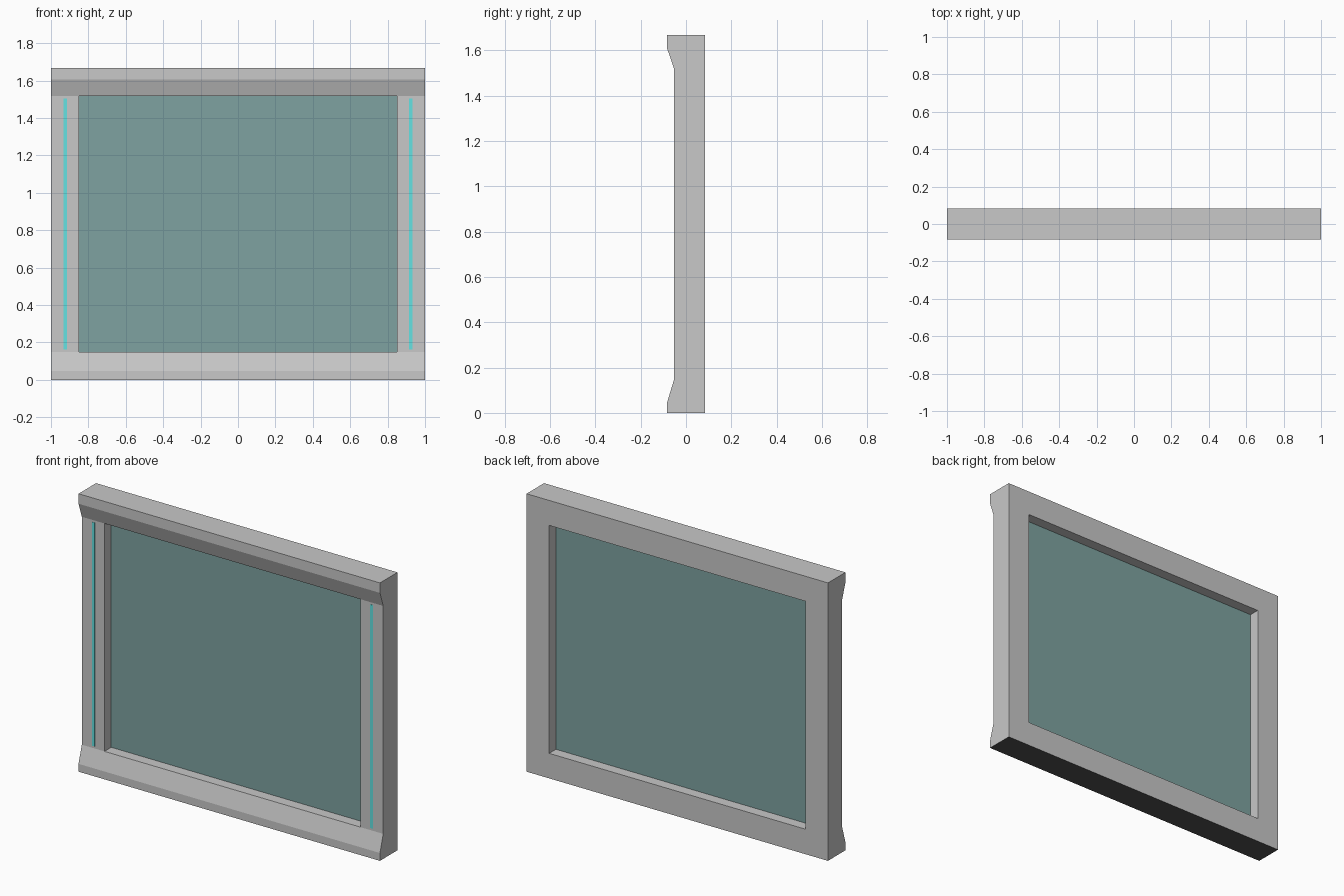
import bpy
import bmesh

cube = bpy.data.objects.get("Cube")
if cube:
    bpy.data.objects.remove(cube)

HEIGHT = 1.667
BACK, LIP, FACE = 0.083, -0.083, -0.052   # depths of back, rail lip and post face
SILL, HEAD, JAMB = 0.15, 1.517, 0.85      # edges of the opening


def material(name, color):
    mat = bpy.data.materials.new(name)
    mat.use_nodes = True
    mat.diffuse_color = (*color, 1)
    mat.node_tree.nodes["Principled BSDF"].inputs["Base Color"].default_value = (*color, 1)
    return mat


def add_object(name, bm, *mats):
    bmesh.ops.recalc_face_normals(bm, faces=bm.faces)
    mesh = bpy.data.meshes.new(name)
    bm.to_mesh(mesh)
    bm.free()
    for mat in mats:
        mesh.materials.append(mat)
    obj = bpy.data.objects.new(name, mesh)
    bpy.context.collection.objects.link(obj)
    return obj


def box(name, x, y, z, mat):
    bm = bmesh.new()
    bmesh.ops.create_cube(bm, size=1)
    for v in bm.verts:
        for axis, span in enumerate((x, y, z)):
            v.co[axis] = span[0] if v.co[axis] < 0 else span[1]
    return add_object(name, bm, mat)


grey = material("frame grey", (0.58, 0.58, 0.58))
dark = material("underside dark grey", (0.08, 0.08, 0.08))
teal = material("glass teal", (0.21, 0.365, 0.355))
cyan = material("light strip cyan", (0.13, 0.76, 0.76))

# Frame: side profile swept across the width, then opened through the middle
bm = bmesh.new()
profile = [(BACK, 0), (LIP, 0), (LIP, 0.047), (FACE, SILL),
           (FACE, HEAD), (LIP, 1.607), (LIP, HEIGHT), (BACK, HEIGHT)]
side = bm.faces.new([bm.verts.new((-1, y, z)) for y, z in profile])
sweep = bmesh.ops.extrude_face_region(bm, geom=[side])["geom"]
bmesh.ops.translate(bm, vec=(2, 0, 0),
                    verts=[g for g in sweep if isinstance(g, bmesh.types.BMVert)])
for co, normal in (((-JAMB, 0, 0), (1, 0, 0)), ((JAMB, 0, 0), (1, 0, 0)),
                   ((0, 0, SILL), (0, 0, 1)), ((0, 0, HEAD), (0, 0, 1))):
    bmesh.ops.bisect_plane(bm, geom=bm.verts[:] + bm.edges[:] + bm.faces[:],
                           dist=1e-5, plane_co=co, plane_no=normal)
middle = []
for f in bm.faces:
    c = f.calc_center_median()
    if abs(c.x) < JAMB and SILL < c.z < HEAD:
        middle.append(f)
rims = list({e for f in middle for e in f.edges})
bmesh.ops.delete(bm, geom=middle, context='FACES_ONLY')
bmesh.ops.bridge_loops(bm, edges=rims)
bm.normal_update()
for f in bm.faces:
    if f.calc_center_median().z < 0.001:
        f.material_index = 1
add_object("window_frame", bm, grey, dark)

# Glass pane set in the middle of the reveal
box("glass_pane", (-JAMB, JAMB), (0.012, 0.019), (SILL, HEAD), teal)

# Thin light strips on the two posts
for name, x in (("right_light_strip", -0.923), ("left_light_strip", 0.923)):
    box(name, (x - 0.009, x + 0.009), (FACE - 0.002, FACE + 0.002),
        (0.163, 1.504), cyan)
